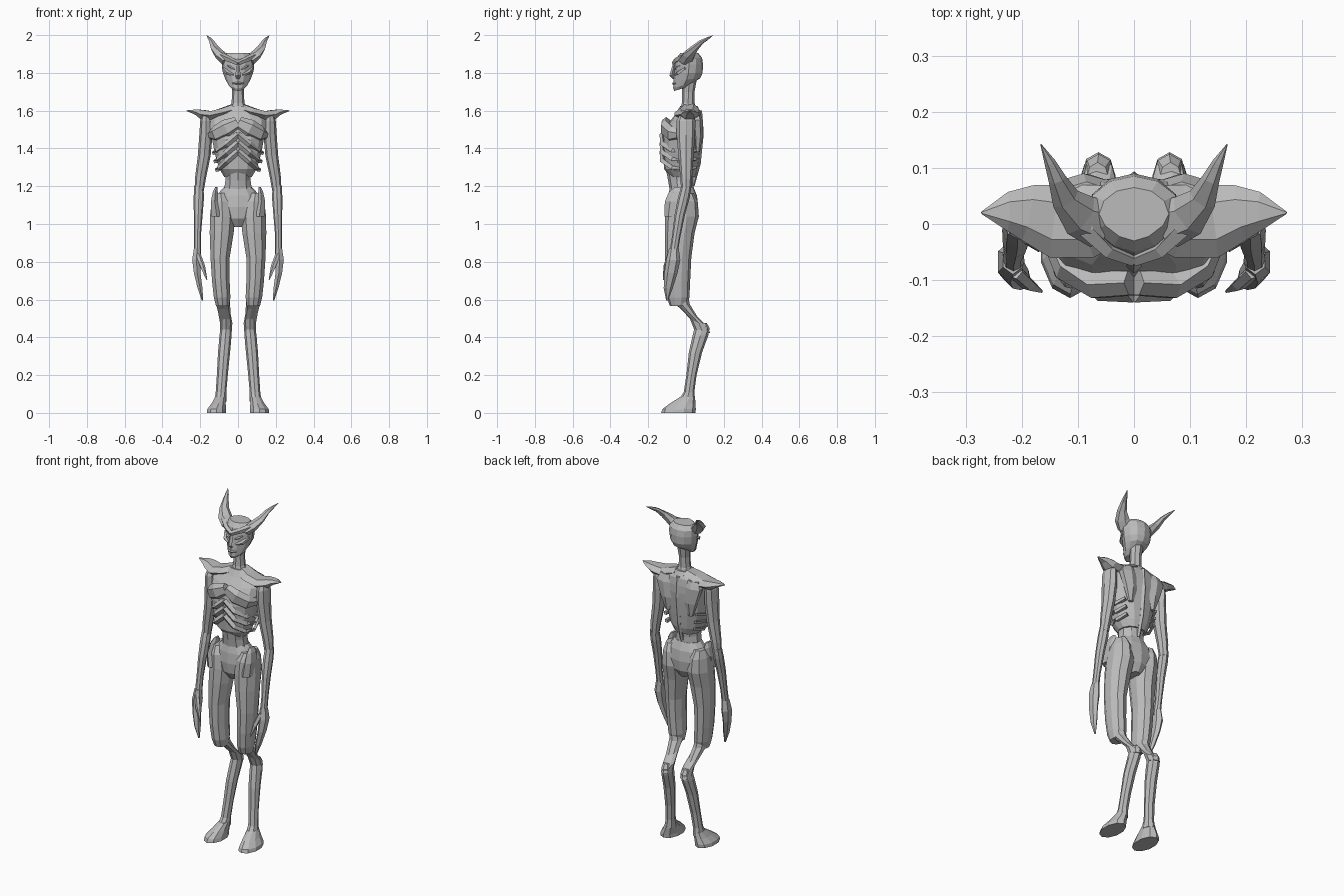
import bpy, bmesh, math
from mathutils import Vector

grey = bpy.data.materials.new("stone_grey")
grey.diffuse_color = (0.5, 0.5, 0.5, 1)


def finish(name, bm, mirror=False):
    bmesh.ops.recalc_face_normals(bm, faces=bm.faces)
    me = bpy.data.meshes.new(name)
    bm.to_mesh(me)
    bm.free()
    me.materials.append(grey)
    ob = bpy.data.objects.new(name, me)
    bpy.context.collection.objects.link(ob)
    if mirror:
        ob.modifiers.new("Mirror", 'MIRROR').use_mirror_merge = False
    return ob


def skin(name, rings, mirror):
    bm = bmesh.new()
    vs = [[bm.verts.new(p) for p in r] for r in rings]
    n = len(vs[0])
    for a, b in zip(vs, vs[1:]):
        for i in range(n):
            j = (i + 1) % n
            bm.faces.new((a[i], a[j], b[j], b[i]))
    bm.faces.new(vs[0])
    bm.faces.new(vs[-1])
    return finish(name, bm, mirror)


def spow(v, p):
    return math.copysign(abs(v) ** (2 / p), v)


def loft(name, secs, n=10, mirror=False, pf=2.0, pb=2.0):
    """Horizontal sections: z, x_in, x_out, y_front, y_back, slope of z along y."""
    rings = []
    for z, x0, x1, yf, yb, *sl in secs:
        cx, rx, cy, ry = (x0 + x1) / 2, (x1 - x0) / 2, (yf + yb) / 2, (yb - yf) / 2
        ring = []
        for i in range(n):
            a = 2 * math.pi * i / n - math.pi / 2
            p = pf if math.sin(a) < 0 else pb
            x, y = rx * spow(math.cos(a), p), ry * spow(math.sin(a), p)
            ring.append((cx + x, cy + y, z + (sl[0] if sl else 0) * y))
        rings.append(ring)
    return skin(name, rings, mirror)


def tube(name, pts, n=6, mirror=True, up=(0, 0, 1)):
    """Path points: x, y, z, half width sideways, half height along up."""
    rings = []
    for k, (x, y, z, w, h) in enumerate(pts):
        a, b = Vector(pts[max(k - 1, 0)][:3]), Vector(pts[min(k + 1, len(pts) - 1)][:3])
        d = (b - a).normalized()
        s = d.cross(Vector(up)).normalized()
        u = s.cross(d)
        rings.append([Vector((x, y, z)) + s * w * math.cos(t) + u * h * math.sin(t)
                      for t in (2 * math.pi * i / n for i in range(n))])
    return skin(name, rings, mirror)


# Ribcage, abdomen and pelvis
loft("ribcage", [
    (1.25, -.075, .075, -.085, .05), (1.29, -.10, .10, -.115, .065),
    (1.37, -.125, .125, -.122, .075), (1.45, -.14, .14, -.125, .083),
    (1.505, -.15, .15, -.115, .087), (1.55, -.155, .155, -.08, .085),
    (1.59, -.11, .11, -.05, .08), (1.625, -.055, .055, -.03, .06)], 14, pf=2.3)
loft("abdomen", [
    (1.10, -.10, .10, -.085, .05), (1.17, -.08, .08, -.085, .04),
    (1.23, -.07, .07, -.095, .04), (1.34, -.075, .075, -.115, .05)], 10)
loft("pelvis", [
    (.985, -.03, .03, -.065, .035), (1.03, -.085, .085, -.095, .06),
    (1.09, -.13, .13, -.10, .065), (1.15, -.115, .115, -.095, .058),
    (1.195, -.075, .075, -.085, .04)], 12)

# Raised chest plates and the chevron ribs below them
tube("chest_plate", [
    (.002, -.105, 1.535, .035, .025), (.06, -.108, 1.505, .05, .028),
    (.115, -.075, 1.475, .045, .03), (.15, -.03, 1.47, .02, .015)], 6, up=(0, -1, 0))
for k in range(3):
    z = 1.475 - .045 * k
    tube("rib_%d" % (k + 1), [
        (0, -.128, z, .017, .012), (.06, -.122, z - .052, .017, .016),
        (.11 - .006 * k, -.072, z - .088, .015, .014),
        (.128 - .008 * k, -.01, z - .10, .013, .010),
        (.105 - .006 * k, .055, z - .085, .012, .008)], 4, up=(0, -1, 0.05))
# Spine ridge and shoulder blades
loft("spine", [
    (1.20, -.012, .012, .02, .045), (1.32, -.014, .014, .04, .078),
    (1.48, -.016, .016, .05, .094), (1.60, -.014, .014, .04, .085)], 6)
loft("shoulder_blade", [
    (1.38, .06, .09, .05, .073), (1.46, .035, .12, .04, .088),
    (1.55, .03, .15, .03, .09), (1.59, .04, .13, .03, .075)], 6, True)

# Neck and head
loft("neck", [
    (1.59, -.06, .06, -.035, .065), (1.64, -.034, .034, -.022, .045),
    (1.70, -.031, .031, -.02, .045), (1.78, -.04, .04, -.02, .06)], 8)
loft("head", [
    (1.715, -.03, .03, -.062, .01, .3), (1.735, -.05, .05, -.068, .045, .3),
    (1.765, -.066, .066, -.066, .075, .1), (1.80, -.08, .08, -.062, .088),
    (1.845, -.086, .086, -.058, .09), (1.88, -.085, .085, -.05, .085),
    (1.905, -.062, .062, -.03, .065)], 12, pf=1.6)
tube("nose", [
    (0, -.062, 1.845, .008, .008), (0, -.076, 1.785, .014, .012),
    (0, -.064, 1.77, .010, .006)], 4, False, up=(0, -1, 0))
tube("brow", [
    (0, -.066, 1.852, .013, .010), (.045, -.048, 1.872, .015, .014),
    (.085, -.012, 1.888, .02, .016), (.10, .03, 1.90, .016, .012)], 4, up=(0, -1, .2))
tube("cheekbone", [
    (.025, -.058, 1.79, .006, .006), (.055, -.042, 1.80, .012, .010),
    (.078, -.005, 1.825, .010, .008)], 4, up=(0, -1, 0))
tube("eye", [
    (.018, -.056, 1.818, .003, .004), (.036, -.049, 1.826, .008, .005),
    (.056, -.035, 1.838, .003, .004)], 4, up=(0, -1, 0))
tube("lips", [
    (0, -.068, 1.745, .008, .007), (.028, -.055, 1.745, .003, .004)], 4, up=(0, -1, 0))

# Horns
tube("horn", [
    (.06, .0, 1.865, .045, .03), (.095, .015, 1.895, .04, .025),
    (.122, .045, 1.93, .026, .018), (.137, .08, 1.963, .016, .012),
    (.15, .11, 1.98, .010, .008), (.166, .142, 1.998, .001, .001)], 6)

# Winged shoulder guards
tube("shoulder_guard", [
    (.02, .02, 1.61, .05, .03), (.08, .005, 1.592, .065, .026),
    (.14, .005, 1.575, .066, .026), (.19, .02, 1.58, .05, .028),
    (.225, .022, 1.593, .035, .016), (.272, .02, 1.60, .002, .002)], 6)

# Arms, hands and thumbs
loft("upper_arm", [
    (1.17, .182, .23, -.025, .025), (1.24, .17, .228, -.03, .032),
    (1.36, .145, .213, -.04, .04), (1.47, .135, .205, -.05, .048),
    (1.545, .14, .20, -.05, .05), (1.585, .15, .19, -.03, .04)], 8, True)
loft("forearm", [
    (.84, .195, .235, -.088, -.045), (.93, .197, .232, -.075, -.03),
    (1.05, .187, .234, -.06, -.005), (1.14, .18, .235, -.042, .02),
    (1.20, .183, .232, -.025, .028)], 8, True)
loft("hand", [
    (.595, .184, .192, -.105, -.095), (.66, .186, .216, -.118, -.07),
    (.74, .196, .236, -.115, -.045), (.81, .195, .246, -.105, -.03),
    (.87, .196, .236, -.09, -.038)], 6, True)
tube("thumb", [
    (.212, -.085, .84, .014, .014), (.188, -.108, .775, .014, .012),
    (.165, -.12, .705, .003, .003)], 5, up=(0, -1, 0))

# Legs
loft("thigh", [
    (.565, .045, .118, -.085, .0), (.61, .038, .13, -.102, .018),
    (.70, .042, .14, -.11, .022), (.82, .042, .148, -.112, .028),
    (.95, .02, .153, -.112, .045), (1.04, .012, .152, -.11, .068),
    (1.12, .03, .142, -.105, .062), (1.165, .06, .125, -.08, .04)], 10, True)
loft("hip_crest", [
    (1.04, .08, .145, -.115, -.03), (1.12, .10, .147, -.112, .0),
    (1.17, .105, .135, -.09, .0), (1.195, .108, .122, -.06, -.02)], 6, True)
loft("hock", [
    (.43, .033, .094, .045, .128, -.2), (.475, .03, .095, .02, .118, -.5),
    (.53, .04, .105, -.03, .062, -.5), (.585, .042, .118, -.085, .02, -.2),
    (.63, .05, .115, -.09, .01)], 8, True)
loft("shin", [
    (.06, .062, .125, -.045, .05), (.11, .062, .118, -.012, .044),
    (.20, .054, .112, .002, .056), (.32, .042, .106, .015, .085),
    (.41, .034, .098, .035, .118), (.45, .034, .092, .045, .125),
    (.475, .045, .085, .05, .11)], 8, True)
loft("foot", [
    (0, .06, .168, -.132, .05), (.02, .062, .165, -.125, .052),
    (.05, .063, .142, -.085, .05), (.085, .063, .122, -.03, .047)], 10, True)
